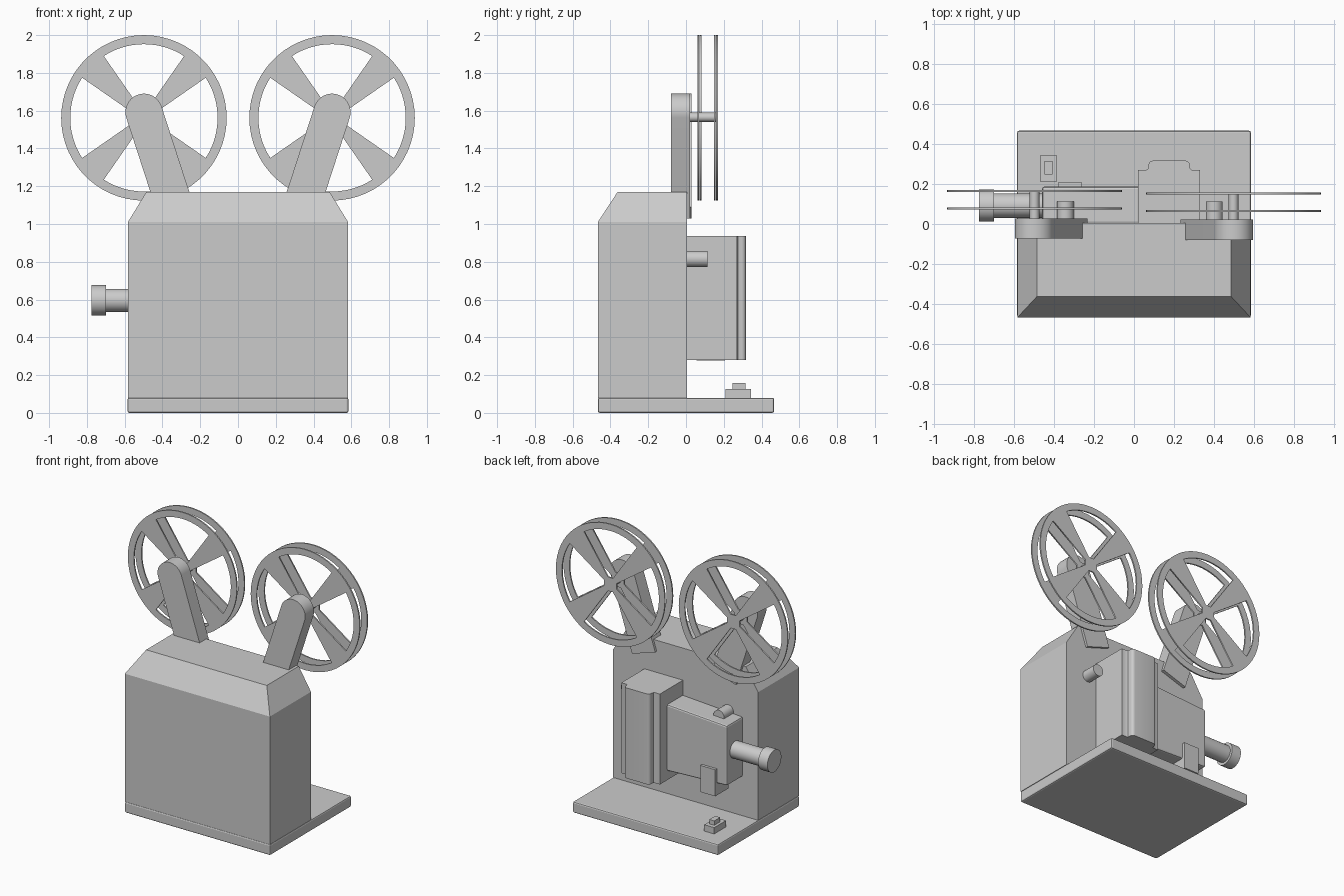
import bpy, bmesh
from math import sin, cos, pi, radians
from mathutils import Matrix, Vector

if "Cube" in bpy.data.objects:
    bpy.data.objects.remove(bpy.data.objects["Cube"])

grey = bpy.data.materials.new("plain grey")
grey.use_nodes = True
grey.diffuse_color = (0.6, 0.6, 0.6, 1)
grey.node_tree.nodes["Principled BSDF"].inputs["Base Color"].default_value = (0.6, 0.6, 0.6, 1)


def finish(name, bm, bevel=0, smooth=False):
    bmesh.ops.recalc_face_normals(bm, faces=bm.faces)
    mesh = bpy.data.meshes.new(name)
    bm.to_mesh(mesh)
    bm.free()
    mesh.materials.append(grey)
    ob = bpy.data.objects.new(name, mesh)
    bpy.context.collection.objects.link(ob)
    if bevel:
        mod = ob.modifiers.new("soft edges", "BEVEL")
        mod.width, mod.segments = bevel, 2
    if smooth:
        bpy.ops.object.select_all(action="DESELECT")
        ob.select_set(True)
        bpy.context.view_layer.objects.active = ob
        bpy.ops.object.shade_smooth_by_angle(angle=radians(35))
    return ob


def box(name, x, y, z, bevel=0, top_inset=None):
    bm = bmesh.new()
    bmesh.ops.create_cube(bm, size=1)
    for v in bm.verts:
        v.co = [a + (b - a) * (c + 0.5) for (a, b), c in zip((x, y, z), v.co)]
    return finish(name, bm, bevel)


def cylinder(name, start, end, radius):
    start, end = Vector(start), Vector(end)
    axis = end - start
    turn = axis.to_track_quat("Z", "Y").to_matrix().to_4x4()
    bm = bmesh.new()
    bmesh.ops.create_cone(bm, cap_ends=True, segments=40, radius1=radius, radius2=radius,
                          depth=axis.length, matrix=Matrix.Translation((start + end) / 2) @ turn)
    return finish(name, bm, smooth=True)


def prism(name, outline, axis, low, high, bevel=0, smooth=False):
    """Extrude an outline along y (outline in x, z) or z (outline in x, y)."""
    bm = bmesh.new()
    place = (lambda a, b: (a, low, b)) if axis == "y" else (lambda a, b: (a, b, low))
    face = bm.faces.new([bm.verts.new(place(a, b)) for a, b in outline])
    new = bmesh.ops.extrude_face_region(bm, geom=[face])["geom"]
    move = (0, high - low, 0) if axis == "y" else (0, 0, high - low)
    bmesh.ops.translate(bm, vec=move, verts=[g for g in new if isinstance(g, bmesh.types.BMVert)])
    return finish(name, bm, bevel, smooth)


def arc(radius, start, stop, steps, cx=0, cz=0):
    angles = [radians(start + (stop - start) * i / steps) for i in range(steps + 1)]
    return [(cx + radius * cos(a), cz + radius * sin(a)) for a in angles]


def reel_plate(name, x, y, z):
    # a disc outline with four openings that leave flared spokes
    curve = bpy.data.curves.new(name, "CURVE")
    curve.dimensions, curve.fill_mode, curve.extrude = "2D", "BOTH", 0.005
    loops = [arc(0.438, 0, 354, 59)]
    for k in range(4):
        opening = [(0.05, 0.02)] + arc(0.39, 33, -33, 14) + [(0.05, -0.02)]
        c, s = cos(k * pi / 2), sin(k * pi / 2)
        loops.append([(a * c - b * s, a * s + b * c) for a, b in opening])
    for loop in loops:
        spline = curve.splines.new("POLY")
        spline.points.add(len(loop) - 1)
        spline.use_cyclic_u = True
        for p, (a, b) in zip(spline.points, loop):
            p.co = (a, b, 0, 1)
    curve.materials.append(grey)
    ob = bpy.data.objects.new(name, curve)
    ob.location, ob.rotation_euler = (x, y, z), (pi / 2, 0, 0)
    bpy.context.collection.objects.link(ob)
    bpy.ops.object.select_all(action="DESELECT")
    ob.select_set(True)
    bpy.context.view_layer.objects.active = ob
    bpy.ops.object.convert(target="MESH")


# base and housing with sloped shoulders on three sides
box("base", (-0.585, 0.585), (-0.467, 0.467), (0, 0.08), bevel=0.01)
bm = bmesh.new()
rings = []
for hx, front, z in ((0.583, -0.467, 0.08), (0.583, -0.467, 1.01), (0.485, -0.362, 1.17)):
    rings.append([bm.verts.new(p) for p in
                  ((-hx, front, z), (hx, front, z), (hx, 0.005, z), (-hx, 0.005, z))])
for lower, upper in zip(rings, rings[1:]):
    for i in range(4):
        j = (i + 1) % 4
        bm.faces.new((lower[i], lower[j], upper[j], upper[i]))
bm.faces.new(rings[0])
bm.faces.new(rings[-1])
finish("housing", bm)

# reel arms, spindles and reels
for side, label, shift in ((-1, "right", 0.012), (1, "left", 0)):
    x, z, r = side * 0.498, 1.592, 0.098
    lean = radians(18)
    outline = arc(r, 18, 198, 24)
    foot = Vector((sin(lean), -cos(lean))) * 0.56
    across = Vector((cos(lean), sin(lean))) * r
    outline += [tuple(foot - across), tuple(foot + across)]
    outline = [(x - side * a, z + b) for a, b in outline]
    prism(label + "_arm", outline, "y", -0.08 + shift * 0.6, 0.022 + shift * 0.5, smooth=True)
    cylinder(label + "_spindle", (x, 0, 1.565), (x, 0.15 + shift, 1.565), 0.024)
    for part, y in (("front", 0.065), ("back", 0.152)):
        reel_plate(label + "_reel_" + part, x, y + shift, 1.562)

# film rollers
for name, x in (("right_roller", -0.343), ("left_roller", 0.402)):
    cylinder(name, (x, 0, 0.815), (x, 0.113, 0.815), 0.042)

# lamp house with a raised rib whose sides are curved
half = [(0.155, 0), (0.155, 0.27), (0.115, 0.27)]
half += arc(0.02, -90, 0, 5, 0.115, 0.29)[1:0] + [(0.106, 0.276), (0.103, 0.29)]
half += arc(0.022, 0, 90, 5, 0.081, 0.295)
lamp = [(0.176 + a, b) for a, b in half] + [(0.176 - a, b) for a, b in reversed(half)]
prism("lamp_house", lamp, "z", 0.28, 0.937, smooth=True)

# gate box tapering toward the lens, with the film guide below it
gate = [(0.03, 0.345), (0.03, 0.83), (-0.46, 0.8), (-0.46, 0.365)]
prism("gate_box", gate, "y", 0, 0.187, bevel=0.012)
box("film_guide", (-0.38, -0.26), (0.055, 0.207), (0.277, 0.47))

# lens
cylinder("lens_barrel", (-0.44, 0.092, 0.596), (-0.71, 0.092, 0.596), 0.061)
cylinder("lens_ring", (-0.70, 0.092, 0.596), (-0.775, 0.092, 0.596), 0.08)

# switch on the base
box("switch_plate", (-0.468, -0.388), (0.21, 0.345), (0.075, 0.126))
box("switch_button", (-0.448, -0.408), (0.247, 0.315), (0.12, 0.158))
